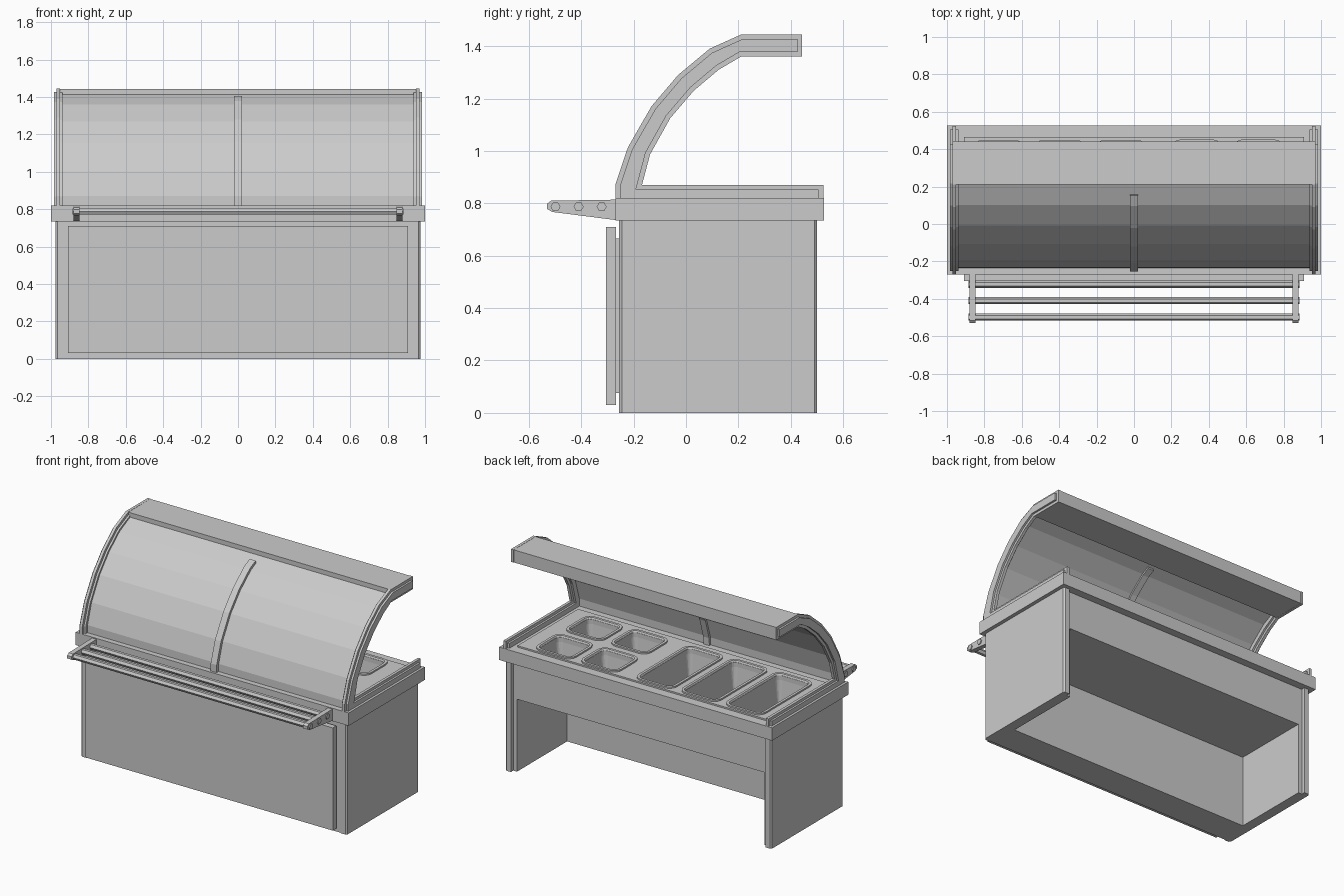
import bpy, bmesh, math
from mathutils import Vector

if "Cube" in bpy.data.objects:
    bpy.data.objects.remove(bpy.data.objects["Cube"], do_unlink=True)

steel = bpy.data.materials.new("light_grey_steel")
steel.use_nodes = True
GREY = (0.6, 0.6, 0.6, 1)
steel.diffuse_color = GREY
steel.node_tree.nodes["Principled BSDF"].inputs["Base Color"].default_value = GREY


def finish(name, bm):
    bmesh.ops.recalc_face_normals(bm, faces=bm.faces[:])
    mesh = bpy.data.meshes.new(name)
    bm.to_mesh(mesh)
    bm.free()
    mesh.materials.append(steel)
    ob = bpy.data.objects.new(name, mesh)
    bpy.context.collection.objects.link(ob)
    return ob


def loft(bm, loops, caps=True):
    """Skin a stack of matching closed loops."""
    rows = [[bm.verts.new(p) for p in loop] for loop in loops]
    n = len(rows[0])
    for low, high in zip(rows, rows[1:]):
        for i in range(n):
            j = (i + 1) % n
            bm.faces.new((low[i], low[j], high[j], high[i]))
    if caps:
        return [bm.faces.new(rows[0]), bm.faces.new(rows[-1])]


def prism(name, pts, a, b, axis="x", boss=0):
    """Extrude a profile from a to b; boss adds a raised inset plate on both ends."""
    def place(p, t):
        return (t, *p) if axis == "x" else (*p, t)
    bm = bmesh.new()
    ends = loft(bm, [[place(p, t) for p in pts] for t in (a, b)])
    bmesh.ops.recalc_face_normals(bm, faces=bm.faces[:])
    if boss:
        for face in ends:
            bmesh.ops.inset_region(bm, faces=[face], thickness=0.018, use_even_offset=True)
            step = face.normal * boss
            top = bmesh.ops.extrude_discrete_faces(bm, faces=[face])["faces"]
            bmesh.ops.translate(bm, verts=top[0].verts[:], vec=step)
    return finish(name, bm)


def box(name, x, y, z):
    return prism(name, [(y[0], z[0]), (y[1], z[0]), (y[1], z[1]), (y[0], z[1])], *x)


def rounded(cx, cy, hx, hy, r, z, seg=4):
    """Rounded rectangle loop at height z."""
    pts = []
    for k, (sx, sy) in enumerate(((1, 1), (-1, 1), (-1, -1), (1, -1))):
        for i in range(seg + 1):
            t = (k + i / seg) * math.pi / 2
            pts.append((cx + sx * (hx - r) + r * math.cos(t),
                        cy + sy * (hy - r) + r * math.sin(t), z))
    return pts


# Base: front wall and upper block, with a knee space open to the back
body = prism("cabinet_body", [(-0.25, 0), (-0.05, 0), (-0.05, 0.48), (0.475, 0.48),
                              (0.475, 0.735), (-0.25, 0.735)], -0.92, 0.92)
counter = box("countertop", (-1, 1), (-0.27, 0.527), (0.735, 0.82))
deck = box("pan_deck", (-0.91, 0.91), (-0.17, 0.465), (0.815, 0.83))

# Chamfered side panels and their inner liners
for side, s in (("left", 1), ("right", -1)):
    c, x0, x1, y0, y1 = 0.01, 0.933, 0.975, -0.255, 0.5
    plan = [(x0, y0), (x1 - c, y0), (x1, y0 + c), (x1, y1 - c), (x1 - c, y1), (x0, y1)]
    prism(side + "_side_panel", [(s * x, y) for x, y in plan], 0, 0.735, axis="z")
    box(side + "_inner_liner", (s * 0.906, s * 0.933), (-0.25, 0.475), (0, 0.735))

# Front cladding
box("front_panel_backing", (-0.87, 0.87), (-0.27, -0.25), (0.075, 0.665))
box("front_panel", (-0.908, 0.908), (-0.305, -0.268), (0.03, 0.71))

# Food pans: three long, four short
pans = [(x, 0.165, 0.285) for x in (-0.724, -0.397, -0.07)]
pans += [(x, y, 0.13) for x in (0.335, 0.665) for y in (0.008, 0.322)]
cut = bmesh.new()
rims = bmesh.new()
for x, y, hy in pans:
    hx = 0.14

    def ring(inset, z):
        return rounded(x, y, hx - inset, hy - inset, 0.055 - inset, z)
    loft(cut, [ring(0.024, 0.9), ring(0.024, 0.8), ring(0.042, 0.63)])
    loft(rims, [ring(0, 0.828), ring(0, 0.84), ring(0.017, 0.84), ring(0.024, 0.826)], caps=False)
finish("pan_rims", rims)
cutter = finish("pan_cutter", cut)
cutter.hide_render = True
for ob in (body, counter, deck):
    mod = ob.modifiers.new("pan_wells", "BOOLEAN")
    mod.operation = "DIFFERENCE"
    mod.solver = "EXACT"
    mod.object = cutter
bpy.context.view_layer.update()
graph = bpy.context.evaluated_depsgraph_get()
for ob in (body, counter, deck):
    solid = bpy.data.meshes.new_from_object(ob.evaluated_get(graph))
    ob.modifiers.clear()
    ob.data = solid
bpy.data.objects.remove(cutter, do_unlink=True)

# Curved guard outlines, outer and inner, bottom to top
outer = [Vector(p) for p in ((-0.27, 0.8), (-0.27, 0.87), (-0.222, 1.013), (-0.132, 1.17),
                             (-0.03, 1.29), (0.09, 1.39), (0.212, 1.445))]
inner = [Vector(p) for p in ((-0.172, 0.8), (-0.168, 0.87), (-0.137, 0.987), (-0.06, 1.125),
                             (0.03, 1.23), (0.125, 1.31), (0.21, 1.36))]


def band(t0, t1, top=1.0):
    """Strip of the guard between two depths, optionally stopping short at the top."""
    def line(t):
        pts = [o.lerp(i, t) for o, i in zip(outer, inner)]
        pts[-1] = pts[-2].lerp(pts[-1], top)
        return pts
    return [tuple(p) for p in line(t0) + line(t1)[::-1]]


# End frames: arch, canopy end and bottom rail in one profile
frame = [tuple(p) for p in outer] + [(0.443, 1.445), (0.443, 1.36)]
frame += [tuple(p) for p in inner[:0:-1]] + [(0.524, 0.87), (0.524, 0.8)]
for side, s in (("left", 1), ("right", -1)):
    prism(side + "_end_frame", frame, s * 0.952, s * 0.971, boss=0.013)

# Guard glass, centre mullion and canopy
prism("guard_glass", band(0.36, 0.44), -0.945, 0.945)
prism("centre_mullion", band(0.15, 0.58, top=0.5), -0.022, 0.022)
box("canopy", (-0.955, 0.955), (0.212, 0.442), (1.361, 1.444))

# Tray slide: two brackets carrying three hexagonal bars
bracket = [(-0.53, 0.778), (-0.53, 0.798), (-0.515, 0.81), (-0.26, 0.814), (-0.26, 0.735), (-0.51, 0.767)]
for side, s in (("left", 1), ("right", -1)):
    prism(side + "_tray_bracket", bracket, s * 0.848, s * 0.88)
for i in range(3):
    y = -0.498 + 0.088 * i
    hexagon = [(y + 0.019 * math.cos(k * math.pi / 3), 0.787 + 0.019 * math.sin(k * math.pi / 3))
               for k in range(6)]
    prism("tray_bar_%d" % (i + 1), hexagon, -0.886, 0.886)
